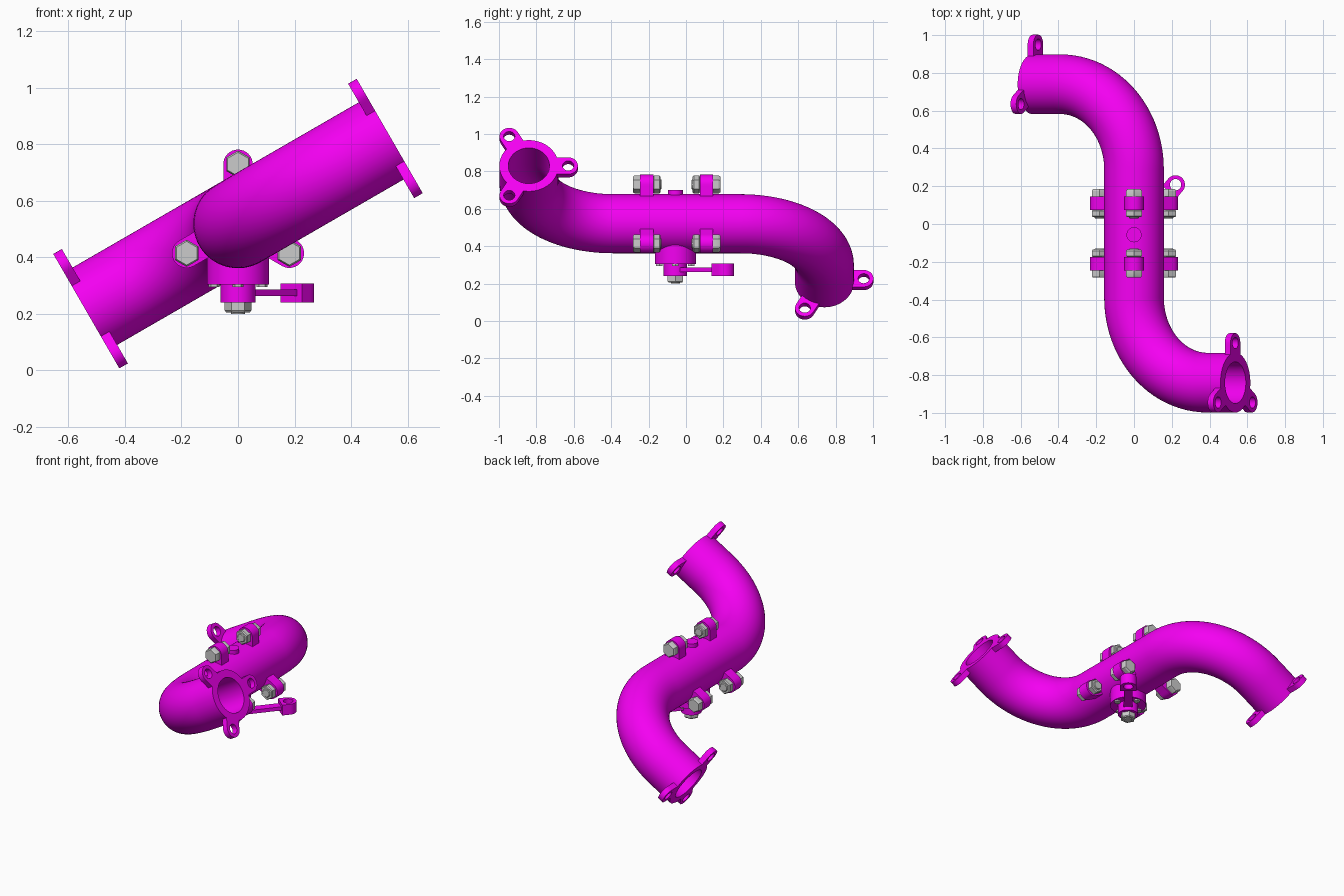
import bpy, bmesh
from math import sin, cos, pi, radians
from mathutils import Vector

if "Cube" in bpy.data.objects:
    bpy.data.objects.remove(bpy.data.objects["Cube"])

YC, ZC, R_OUT, R_IN = -0.05, 0.52, 0.158, 0.11
D = Vector((cos(radians(30)), 0, sin(radians(30))))     # direction of the front arm
N = Vector((-sin(radians(30)), 0, cos(radians(30))))    # normal of the bend plane
X, Y, Z = Vector((1, 0, 0)), Vector((0, 1, 0)), Vector((0, 0, 1))
C = Vector((0, YC, ZC))

paint = bpy.data.materials.new("magenta_paint")
paint.diffuse_color = (0.91, 0.0, 0.89, 1)
paint.use_nodes = True
paint.node_tree.nodes["Principled BSDF"].inputs["Base Color"].default_value = paint.diffuse_color


def finish(bm, name, mat=None):
    bmesh.ops.recalc_face_normals(bm, faces=bm.faces)
    me = bpy.data.meshes.new(name)
    bm.to_mesh(me)
    bm.free()
    ob = bpy.data.objects.new(name, me)
    bpy.context.collection.objects.link(ob)
    if mat:
        me.materials.append(mat)
    bpy.ops.object.select_all(action='DESELECT')
    ob.select_set(True)
    bpy.context.view_layer.objects.active = ob
    bpy.ops.object.shade_smooth_by_angle(angle=radians(30))
    return ob


def skin(bm, rings, closed=False):
    """Join rings of points with quads; cap the ends unless closed on itself."""
    vs = [[bm.verts.new(p) for p in r] for r in rings]
    n = len(vs[0])
    for a, b in zip(vs, vs[1:] + vs[:1] if closed else vs[1:]):
        for i in range(n):
            j = (i + 1) % n
            bm.faces.new((a[i], a[j], b[j], b[i]))
    if not closed:
        bm.faces.new(vs[0])
        bm.faces.new(vs[-1])


def circle(c, u, v, r, n):
    return [c + u * (r * cos(2 * pi * i / n)) + v * (r * sin(2 * pi * i / n)) for i in range(n)]


def stack(bm, origin, axis, profile, n, u):
    """Solid of circular or hexagonal sections (height, radius) along an axis."""
    v = axis.cross(u)
    skin(bm, [circle(origin + axis * h, u, v, r, n) for h, r in profile])


def lug(bm, c, out, axis, h0, h1, r, hole, root, n=32):
    """Round-ended ear with a bolt hole, running back to its root."""
    side = axis.cross(out)
    outer = []
    for i in range(n):
        a, b = cos(2 * pi * i / n), sin(2 * pi * i / n)
        s = r
        if a < -1e-6:
            s = min(r / max(abs(b), 1e-6), root / abs(a))
        outer.append(c + out * (a * s) + side * (b * s))
    inner = circle(c, out, side, hole, n)
    skin(bm, [[p + axis * h for p in loop] for loop, h in
              ((outer, h0), (outer, h1), (inner, h1), (inner, h0))], closed=True)


# S-shaped hollow pipe
R, END, LEG = 0.45, 0.62, 0.79
half = [(END, -LEG, -1, 0)]
for i in range(25):
    a = pi / 2 * i / 24
    half.append((R - R * sin(a), -LEG + R - R * cos(a), -cos(a), sin(a)))
path = half + [(-s, -t, ds, dt) for s, t, ds, dt in reversed(half)]


def sweep(r):
    out = []
    for s, t, ds, dt in path:
        side = N.cross(D * ds + Y * dt)
        out.append(circle(C + D * s + Y * t, N, side, r, 64))
    return out


bm = bmesh.new()
skin(bm, sweep(R_OUT) + sweep(R_IN)[::-1], closed=True)
finish(bm, "s_pipe", paint)

# Three-eared flanges at both open ends
for k, name in ((1, "front_end_flange"), (-1, "back_end_flange")):
    bm = bmesh.new()
    c, ax = C + D * (k * END) - Y * (k * LEG), D * k
    for i in range(3):
        a = radians(120 * i)
        out = Y * cos(a) + N * sin(a)
        lug(bm, c + out * 0.21, out, ax, -0.035, 0.0, 0.052, 0.03, 0.08)
    finish(bm, name, paint)

# Bolted joints on the straight run: heads outward, nuts inward
for k, name in ((-1, "front"), (1, "back")):
    ears, bolts = bmesh.new(), bmesh.new()
    ax = Y * k
    c = C + ax * 0.16
    for i in range(3):
        a = radians(90 + 120 * i)
        out = X * cos(a) + Z * sin(a)
        p = c + out * 0.21
        lug(ears, p, out, ax, -0.035, 0.035, 0.052, 0.028, 0.08)
        stack(bolts, p, ax, [(0.035, 0.048), (0.065, 0.048), (0.074, 0.042)], 6, Z)
        stack(bolts, p, -ax, [(0.035, 0.042), (0.04, 0.048), (0.068, 0.048), (0.074, 0.042)], 6, Z)
        stack(bolts, p, -ax, [(-0.036, 0.027), (0.076, 0.027), (0.08, 0.023)], 24, Z)
    finish(ears, name + "_joint_ears", paint)
    finish(bolts, name + "_joint_bolts")

# Valve housing under the pipe with its stem and top boss
V = Vector((0, -0.057, 0))
bm = bmesh.new()
stack(bm, V, Z, [(0.305, 0.11), (0.405, 0.11)], 48, X)
finish(bm, "valve_housing", paint)
bm = bmesh.new()
stack(bm, V, Z, [(0.24, 0.062), (0.306, 0.062)], 40, X)
finish(bm, "valve_hub", paint)
bm = bmesh.new()
stack(bm, V, Z, [(0.25, 0.04), (0.70, 0.04)], 32, X)
finish(bm, "valve_stem", paint)

# Retaining nut and housing screws
bm = bmesh.new()
stack(bm, V, Z, [(0.206, 0.042), (0.212, 0.047), (0.241, 0.047)], 6, X)
stack(bm, V, Z, [(0.2, 0.024), (0.25, 0.024)], 24, X)
for i in range(4):
    a = pi / 2 * i
    p = V + Vector((cos(a), sin(a), 0)) * 0.085
    stack(bm, p, Z, [(0.295, 0.02), (0.306, 0.02)], 6, X)
finish(bm, "valve_fasteners")

# Lever arm with an eye at its tip
bm = bmesh.new()
tip = Vector((0.22, 0.208, 0))
d = (tip - V).normalized()
w = Z.cross(d) * 0.027
a, b = V + d * 0.03, tip - d * 0.035
skin(bm, [[p + w * s + Z * h for s, h in ((-1, 0.263), (1, 0.263), (1, 0.287), (-1, 0.287))]
          for p in (a, b)])
lug(bm, tip, d, Z, 0.24, 0.308, 0.05, 0.03, 0.05)
finish(bm, "valve_lever", paint)
